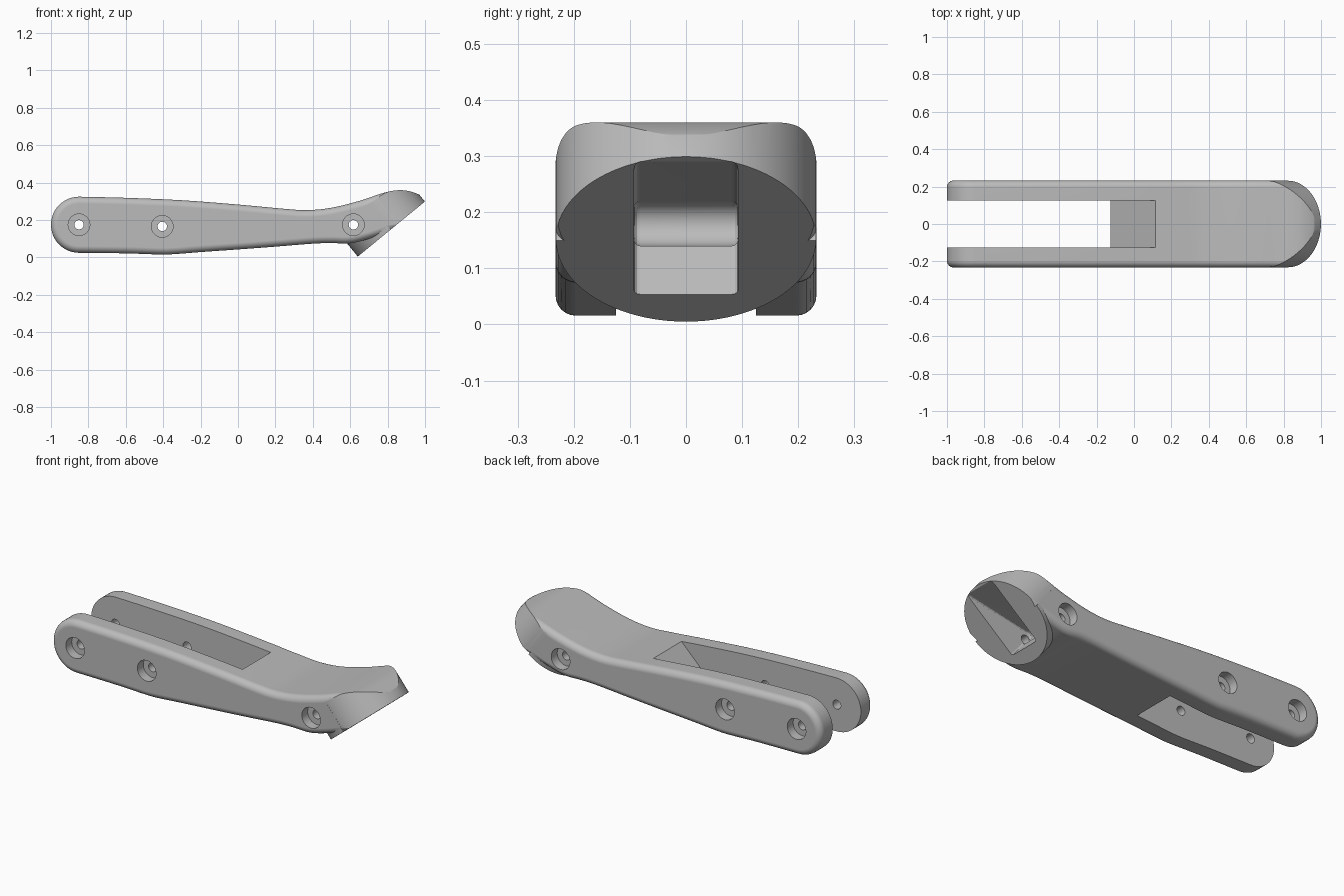
import bpy, bmesh, math
from mathutils import Vector

old = bpy.data.objects.get("Cube")
if old:
    bpy.data.objects.remove(old)

HALF = 0.2325                       # half width of the body
RADIUS = 0.232                      # radius of the round head
CENTRE = Vector((0.82, 0, 0.152))   # centre of the slanted end face
ALONG = Vector((0.774, 0, 0.634)).normalized()
SIDE = Vector((0, 1, 0))
INWARD = Vector((-ALONG.z, 0, ALONG.x))

grey = bpy.data.materials.new("matte grey")
grey.use_nodes = True
grey.diffuse_color = (0.5, 0.5, 0.5, 1)
grey.node_tree.nodes["Principled BSDF"].inputs["Base Color"].default_value = grey.diffuse_color


def to_object(name, bm):
    bmesh.ops.recalc_face_normals(bm, faces=bm.faces)
    mesh = bpy.data.meshes.new(name)
    bm.to_mesh(mesh)
    bm.free()
    mesh.materials.append(grey)
    ob = bpy.data.objects.new(name, mesh)
    bpy.context.collection.objects.link(ob)
    return ob


def prism(points, low, high, place):
    """Extrude an outline; place maps (u, v, w) to a position."""
    bm = bmesh.new()
    rings = [[bm.verts.new(place(u, v, w)) for u, v in points] for w in (low, high)]
    caps = [bm.faces.new(r) for r in rings]
    n = len(points)
    for i in range(n):
        j = (i + 1) % n
        bm.faces.new((rings[0][i], rings[0][j], rings[1][j], rings[1][i]))
    bmesh.ops.recalc_face_normals(bm, faces=bm.faces)
    return bm, caps


def upright(u, v, w):
    return Vector((u, w, v))


def slanted(u, v, w):
    return CENTRE + ALONG * u + SIDE * v + INWARD * w


def arc(cx, cy, r, start, end, steps):
    angles = [math.radians(start + (end - start) * i / steps) for i in range(steps + 1)]
    return [(cx + r * math.cos(a), cy + r * math.sin(a)) for a in angles]


def smooth_path(pts, steps=4):
    """Catmull-Rom curve through the points."""
    vs = [Vector(p) for p in pts]
    vs = [vs[0] * 2 - vs[1]] + vs + [vs[-1] * 2 - vs[-2]]
    out = []
    for a, b, c, d in zip(vs, vs[1:], vs[2:], vs[3:]):
        for i in range(steps):
            t = i / steps
            p = b * 2 + (c - a) * t + (a * 2 - b * 5 + c * 4 - d) * t**2 + (b * 3 - a - c * 3 + d) * t**3
            out.append(tuple(p / 2))
    return out + [tuple(vs[-2])]


def combine(target, tool, operation):
    mod = target.modifiers.new(operation, 'BOOLEAN')
    mod.operation, mod.solver, mod.object = operation, 'EXACT', tool
    bpy.context.view_layer.objects.active = target
    bpy.ops.object.modifier_apply(modifier=mod.name)
    bpy.data.objects.remove(tool)


def slice_off(bm, point, normal):
    geom = bm.verts[:] + bm.edges[:] + bm.faces[:]
    cut = bmesh.ops.bisect_plane(bm, geom=geom, plane_co=point, plane_no=normal, clear_outer=True)
    edges = [e for e in cut["geom_cut"] if isinstance(e, bmesh.types.BMEdge)]
    bmesh.ops.edgeloop_fill(bm, edges=edges)


# Handle body: side profile with rounded long edges
top = smooth_path([(-0.85, 0.325), (-0.6, 0.319), (-0.3, 0.306), (0, 0.283), (0.25, 0.26),
                   (0.37, 0.253), (0.5, 0.266), (0.65, 0.303), (0.78, 0.346), (0.86, 0.36),
                   (0.93, 0.351), (1.0, 0.32), (1.1, 0.26)])
bottom = smooth_path([(0.95, 0.2), (0.8, 0.135), (0.7, 0.1), (0.6, 0.076), (0.5, 0.077),
                      (0.4, 0.074), (0.2, 0.058), (0, 0.043), (-0.2, 0.029), (-0.34, 0.018),
                      (-0.42, 0.016), (-0.6, 0.022), (-0.85, 0.025)])
rounded_end = arc(-0.85, 0.175, 0.15, 270, 90, 24)[1:-1]
bm, caps = prism(top + bottom + rounded_end, -HALF, HALF, upright)
rims = list({e for f in caps for e in f.edges})
bmesh.ops.bevel(bm, geom=rims, offset=0.036, segments=6, profile=0.5, affect='EDGES')
slice_off(bm, CENTRE, -INWARD)
body = to_object("handle_body", bm)

# Round the head around the slanted axis
half_ring = arc(0, 0, RADIUS, -90, 90, 48) + [(0, 0.5), (0.6, 0.5), (0.6, -0.5), (0, -0.5)]
bm, _ = prism(half_ring, -0.2, 0.7, slanted)
combine(body, to_object("head_trimmer", bm), 'DIFFERENCE')

# Lower lip of the head below the handle
bm, _ = prism(arc(0, 0, RADIUS, 0, 360, 96)[:-1], 0, 0.3, slanted)
slice_off(bm, Vector((0.82, 0, 0.165)), Vector((-0.1, 0, 1)))
slice_off(bm, CENTRE - ALONG * 0.004, ALONG)
combine(body, to_object("head_lip", bm), 'UNION')

# Fork slot with sloped end
bm, _ = prism([(-1.2, -0.1), (-1.2, 0.5), (0.345, 0.5), (-0.26, -0.1)], -0.125, 0.125, upright)
combine(body, to_object("slot_cutter", bm), 'DIFFERENCE')

# Pocket in the slanted end face
pocket = [(0.8, -0.07), (0.63, 0.14)] + arc(0.62, 0.18, 0.04, 270, 90, 16) + [(1.06, 0.304), (1.06, -0.07)]
bm, caps = prism(pocket, -0.093, 0.093, upright)
rims = list({e for f in caps for e in f.edges})
bmesh.ops.bevel(bm, geom=rims, offset=0.012, segments=3, profile=0.5, affect='EDGES')
combine(body, to_object("pocket_cutter", bm), 'DIFFERENCE')

# Pin holes with counterbores on both sides
for x, z in ((-0.85, 0.175), (-0.405, 0.166), (0.617, 0.175)):
    for r, low, high in ((0.025, -0.4, 0.4), (0.058, -0.4, -0.18), (0.058, 0.18, 0.4)):
        bm, _ = prism(arc(x, z, r, 0, 360, 32)[:-1], low, high, upright)
        combine(body, to_object("hole_cutter", bm), 'DIFFERENCE')

# Smooth shading with crisp edges
bpy.ops.object.select_all(action='DESELECT')
body.select_set(True)
bpy.context.view_layer.objects.active = body
bpy.ops.object.shade_smooth_by_angle(angle=math.radians(28))
weighted = body.modifiers.new("weighted_normals", 'WEIGHTED_NORMAL')
weighted.keep_sharp = True
